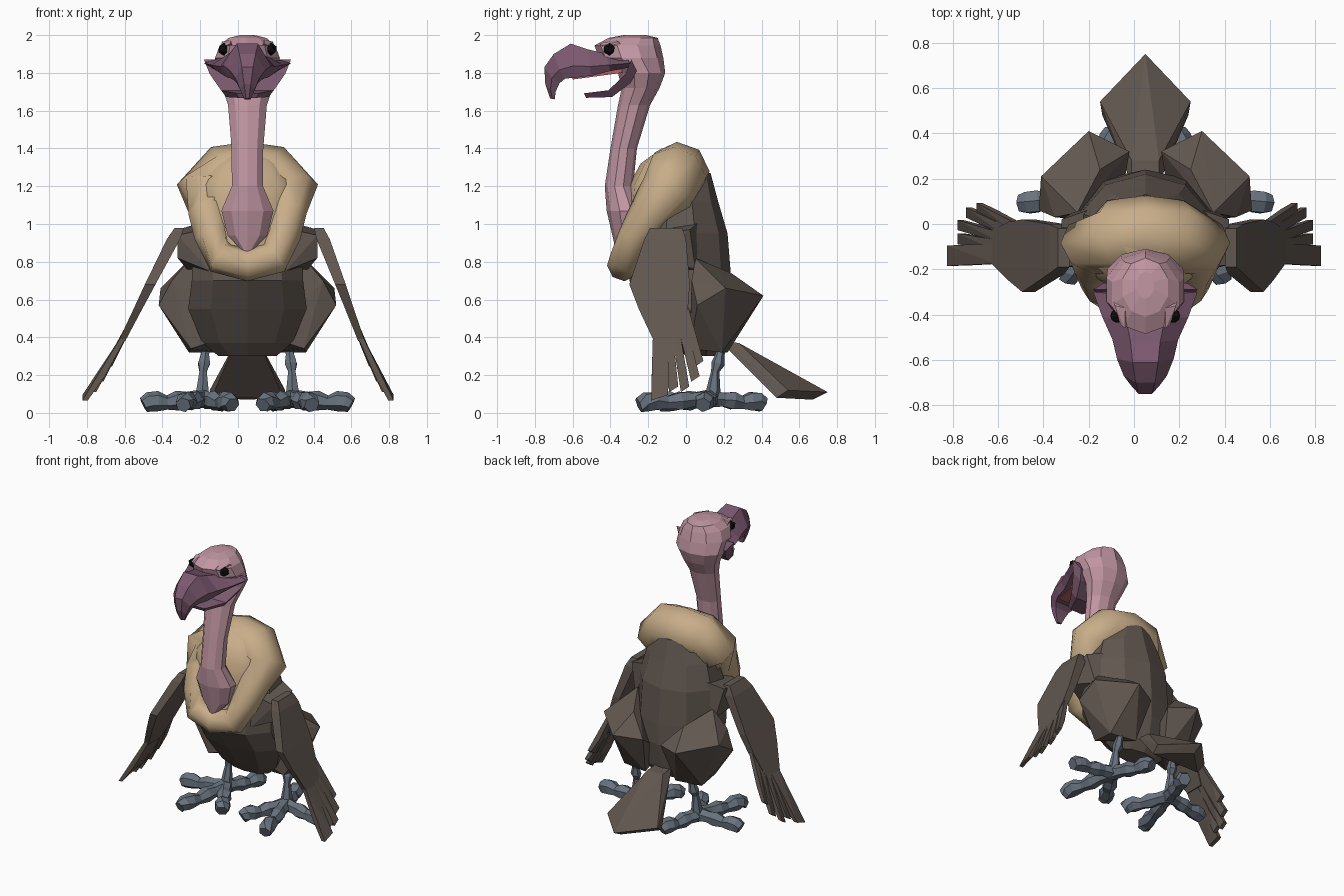
import bpy, bmesh, math
from mathutils import Vector

CX = 0.05  # the bird's symmetry plane


def mat(name, r, g, b):
    m = bpy.data.materials.new(name)
    m.diffuse_color = (r, g, b, 1)
    return m


SKIN = mat("pink_skin", 0.54, 0.31, 0.37)
BEAK = mat("beak_purple", 0.20, 0.10, 0.16)
TAN = mat("ruff_tan", 0.58, 0.42, 0.25)
BROWN = mat("feather_brown", 0.12, 0.095, 0.08)
FOOT = mat("foot_grey", 0.14, 0.17, 0.21)
BLACK = mat("eye_black", 0.005, 0.005, 0.005)
RED = mat("mouth_red", 0.45, 0.12, 0.12)


def finish(name, bm, material, smooth=None):
    bmesh.ops.recalc_face_normals(bm, faces=bm.faces)
    me = bpy.data.meshes.new(name)
    bm.to_mesh(me)
    bm.free()
    ob = bpy.data.objects.new(name, me)
    bpy.context.collection.objects.link(ob)
    ob.location.x = CX
    me.materials.append(material)
    if smooth:
        bpy.context.view_layer.objects.active = ob
        ob.select_set(True)
        bpy.ops.object.shade_smooth_by_angle(angle=math.radians(smooth))
        ob.select_set(False)
    return ob


def loft(name, rings, material, closed=False, smooth=None):
    bm = bmesh.new()
    vs = [[bm.verts.new(p) for p in r] for r in rings]
    n = len(vs[0])
    pairs = list(zip(vs, vs[1:])) + ([(vs[-1], vs[0])] if closed else [])
    for a, b in pairs:
        for i in range(n):
            j = (i + 1) % n
            bm.faces.new((a[i], a[j], b[j], b[i]))
    if not closed:
        bm.faces.new(vs[0])
        bm.faces.new(vs[-1])
    return finish(name, bm, material, smooth)


def hull(name, pts, material):
    bm = bmesh.new()
    for p in pts:
        bm.verts.new(p)
    r = bmesh.ops.convex_hull(bm, input=bm.verts)
    junk = [v for v in r["geom_interior"] if isinstance(v, bmesh.types.BMVert)]
    bmesh.ops.delete(bm, geom=junk, context="VERTS")
    bmesh.ops.dissolve_limit(bm, angle_limit=0.03, verts=bm.verts, edges=bm.edges)
    return finish(name, bm, material)


def oval(cy, z, rx, ry, n=10):
    return [(rx * math.sin(t), cy - ry * math.cos(t), z)
            for t in (2 * math.pi * i / n for i in range(n))]


def tube(name, path, radii, material, n=6, closed=False, smooth=None):
    pts = [Vector(p) for p in path]
    rings, m = [], len(pts)
    for i, p in enumerate(pts):
        a = pts[(i - 1) % m] if closed or i else p
        b = pts[(i + 1) % m] if closed or i < m - 1 else p
        t = (b - a).normalized()
        u = t.cross(Vector((0, 0.9, 0.43))).normalized()
        w = t.cross(u)
        rings.append([p + radii[i] * (math.cos(k) * u + math.sin(k) * w)
                      for k in (2 * math.pi * (j + 0.5) / n for j in range(n))])
    return loft(name, rings, material, closed, smooth)


# Body: stacked ovals (centre y, z, half width, half depth)
loft("body", [oval(*s) for s in (
    (0.08, 0.30, 0.16, 0.08), (0.07, 0.37, 0.25, 0.14), (0.02, 0.55, 0.33, 0.22),
    (-0.03, 0.70, 0.31, 0.27), (-0.03, 0.95, 0.30, 0.25),
    (-0.03, 1.12, 0.25, 0.20), (0.0, 1.27, 0.14, 0.13))], BROWN)

# Feather ruff: tilted ring, thick at the nape and thin at the chest, with a filled throat
half = [(0.13, -0.055, 1.255, 0.165), (0.235, -0.10, 1.17, 0.145),
        (0.20, -0.19, 1.06, 0.115), (0.19, -0.27, 0.93, 0.092),
        (0.14, -0.315, 0.82, 0.09)]
ring = ([(0, -0.04, 1.27, 0.165)] + half + [(0, -0.33, 0.785, 0.088)]
        + [(-x, y, z, r) for x, y, z, r in reversed(half)])
tube("ruff", [p[:3] for p in ring], [p[3] for p in ring], TAN, 8, True, 60)
loft("ruff_throat", [oval(*s) for s in (
    (-0.24, 0.86, 0.17, 0.10), (-0.21, 0.98, 0.21, 0.12), (-0.18, 1.10, 0.26, 0.125),
    (-0.155, 1.21, 0.27, 0.145), (-0.12, 1.32, 0.19, 0.12), (-0.07, 1.40, 0.12, 0.06))],
    TAN, smooth=60)

# Neck and head
loft("neck_and_head", [oval(*s) for s in (
    (-0.35, 0.85, 0.02, 0.02), (-0.31, 0.94, 0.11, 0.08), (-0.32, 1.07, 0.145, 0.10),
    (-0.355, 1.20, 0.087, 0.075), (-0.33, 1.40, 0.088, 0.07),
    (-0.275, 1.63, 0.108, 0.085), (-0.24, 1.72, 0.14, 0.10),
    (-0.235, 1.80, 0.175, 0.125), (-0.29, 1.88, 0.18, 0.17),
    (-0.31, 1.945, 0.155, 0.175), (-0.28, 1.985, 0.105, 0.13), (-0.27, 2.0, 0.04, 0.06))], SKIN)

# Upper beak: sections (top y, top z, bottom y, bottom z, half width)
loft("upper_beak", [[(-0.45 * w, yt, zt), (0.45 * w, yt, zt),
                     (w, (yt + yb) / 2, zb + 0.35 * (zt - zb)), (0.85 * w, yb, zb),
                     (-0.85 * w, yb, zb), (-w, (yt + yb) / 2, zb + 0.35 * (zt - zb))]
                    for yt, zt, yb, zb, w in (
    (-0.31, 1.89, -0.29, 1.83, 0.23), (-0.42, 1.90, -0.40, 1.81, 0.19),
    (-0.52, 1.925, -0.50, 1.785, 0.145), (-0.61, 1.955, -0.58, 1.775, 0.125),
    (-0.70, 1.90, -0.64, 1.77, 0.095), (-0.75, 1.83, -0.67, 1.745, 0.065),
    (-0.745, 1.74, -0.69, 1.70, 0.04), (-0.72, 1.665, -0.695, 1.66, 0.018))], BEAK)

# Lower jaw and mouth lining
loft("lower_jaw", [[(-w, y, z + t), (w, y, z + t), (0.8 * w, y + t, z - t), (-0.8 * w, y + t, z - t)]
                   for y, z, w, t in ((-0.29, 1.84, 0.23, 0.03), (-0.32, 1.77, 0.20, 0.025),
                                      (-0.41, 1.69, 0.14, 0.018), (-0.54, 1.68, 0.06, 0.012))], BEAK)
hull("mouth_lining", [(s * x, y, z + d) for s in (-1, 1) for d in (0, 0.02)
                      for x, y, z in ((0.12, -0.34, 1.80), (0.08, -0.60, 1.765))], RED)

# Tail fan with drooping sides
hull("tail", [(0, 0.75, 0.11), (0, 0.67, 0.07), (0, 0.40, 0.28)] +
     [(s * x, y, z) for s in (-1, 1) for x, y, z in (
         (0.2, 0.54, 0.12), (0.19, 0.48, 0.08), (0.06, 0.28, 0.37), (0.06, 0.18, 0.38))], BROWN)

# Outward lean of each wing: (z, distance from the body plane)
LEAN = {1: ((1.0, 0.37), (0.7, 0.485), (0.35, 0.615), (0.14, 0.715), (0.08, 0.76)),
        -1: ((1.0, 0.35), (0.7, 0.505), (0.35, 0.68), (0.14, 0.80), (0.08, 0.86))}


def wing_x(s, z):
    for (z0, x0), (z1, x1) in zip(LEAN[s], LEAN[s][1:]):
        if z >= z1:
            break
    return s * (x0 + (x1 - x0) * (z - z0) / (z1 - z0))


for s, side in ((1, "left"), (-1, "right")):
    # Eye and brow
    bm = bmesh.new()
    bmesh.ops.create_icosphere(bm, subdivisions=1, radius=0.034)
    bmesh.ops.translate(bm, verts=bm.verts, vec=(s * 0.124, -0.405, 1.925))
    finish(side + "_eye", bm, BLACK)
    hull(side + "_brow", [(s * x, y, z) for x, y, z in (
        (0.14, -0.34, 1.95), (0.135, -0.36, 1.965), (0.09, -0.37, 1.975),
        (0.09, -0.46, 1.955), (0.11, -0.445, 1.945), (0.07, -0.44, 1.94))], SKIN)

    # Feathered thigh
    hull(side + "_thigh", [(s * x, y, z) for x, y, z in (
        (0.30, 0.05, 0.82), (0.20, 0.24, 0.74), (0.25, 0.41, 0.62), (0.46, 0.21, 0.66),
        (0.47, 0.06, 0.57), (0.40, 0.03, 0.70), (0.07, 0.32, 0.60), (0.31, 0.19, 0.32),
        (0.30, 0.02, 0.34), (0.12, 0.22, 0.32), (0.12, 0.02, 0.40))], BROWN)

    # Shoulder joining wing to body
    hull(side + "_shoulder", [(s * x, y, z) for x, y, z in (
        (0.2, -0.2, 0.98), (0.2, 0.08, 1.02), (0.37, -0.18, 0.94), (0.37, 0.02, 0.97),
        (0.37, -0.16, 0.82), (0.32, 0.05, 0.76), (0.2, -0.22, 0.75))], BROWN)

    # Wing panel: (front y, back y, z, half thickness)
    loft(side + "_wing", [[(wing_x(s, z) - t, a, z), (wing_x(s, z) + t, a, z),
                           (wing_x(s, z) + t, b, z), (wing_x(s, z) - t, b, z)]
                          for a, b, z, t in ((-0.19, -0.02, 0.98, 0.025), (-0.22, 0.0, 0.92, 0.035),
                                             (-0.30, 0.02, 0.68, 0.028), (-0.25, 0.01, 0.55, 0.023),
                                             (-0.17, -0.03, 0.38, 0.018))], BROWN)

    # Flight feathers: (base y, base z, tip y, tip z, half width)
    for i, (y0, z0, y1, z1, w) in enumerate((
            (-0.13, 0.42, -0.14, 0.08, 0.045), (-0.095, 0.43, -0.065, 0.125, 0.024),
            (-0.06, 0.46, -0.005, 0.125, 0.022), (-0.03, 0.50, 0.05, 0.18, 0.022),
            (-0.01, 0.56, 0.07, 0.26, 0.022))):
        hull(f"{side}_flight_feather_{i + 1}",
             [(wing_x(s, z) + d, y + e * w, z + e * k) for d in (-0.014, 0.014) for e in (-1, 1)
              for y, z, k in ((y0, z0, 0), ((y0 + 2 * y1) / 3, (z0 + 2 * z1) / 3, 0), (y1, z1, 0.015))],
             BROWN)

    # Leg and knobbly toes
    tube(side + "_leg", [(s * 0.21, 0.20, 0.40), (s * 0.225, 0.18, 0.31), (s * 0.23, 0.17, 0.26),
                         (s * 0.235, 0.155, 0.22), (s * 0.24, 0.14, 0.07)],
         [0.03, 0.024, 0.036, 0.022, 0.045], FOOT)
    for i, (x, y) in enumerate(((0.34, -0.25), (0.08, -0.14), (0.55, 0.09), (0.14, 0.41))):
        base, tip = Vector((s * 0.24, 0.13, 0.085)), Vector((s * x, y, 0.05))
        path = [base.lerp(tip, f) for f in (0, 0.25, 0.42, 0.60, 0.76, 0.9, 1)]
        for p, z in zip(path, (0.075, 0.07, 0.065, 0.055, 0.062, 0.058, 0.042)):
            p.z = z
        tube(f"{side}_toe_{i + 1}", path, [0.05, 0.042, 0.053, 0.038, 0.054, 0.053, 0.042], FOOT)
